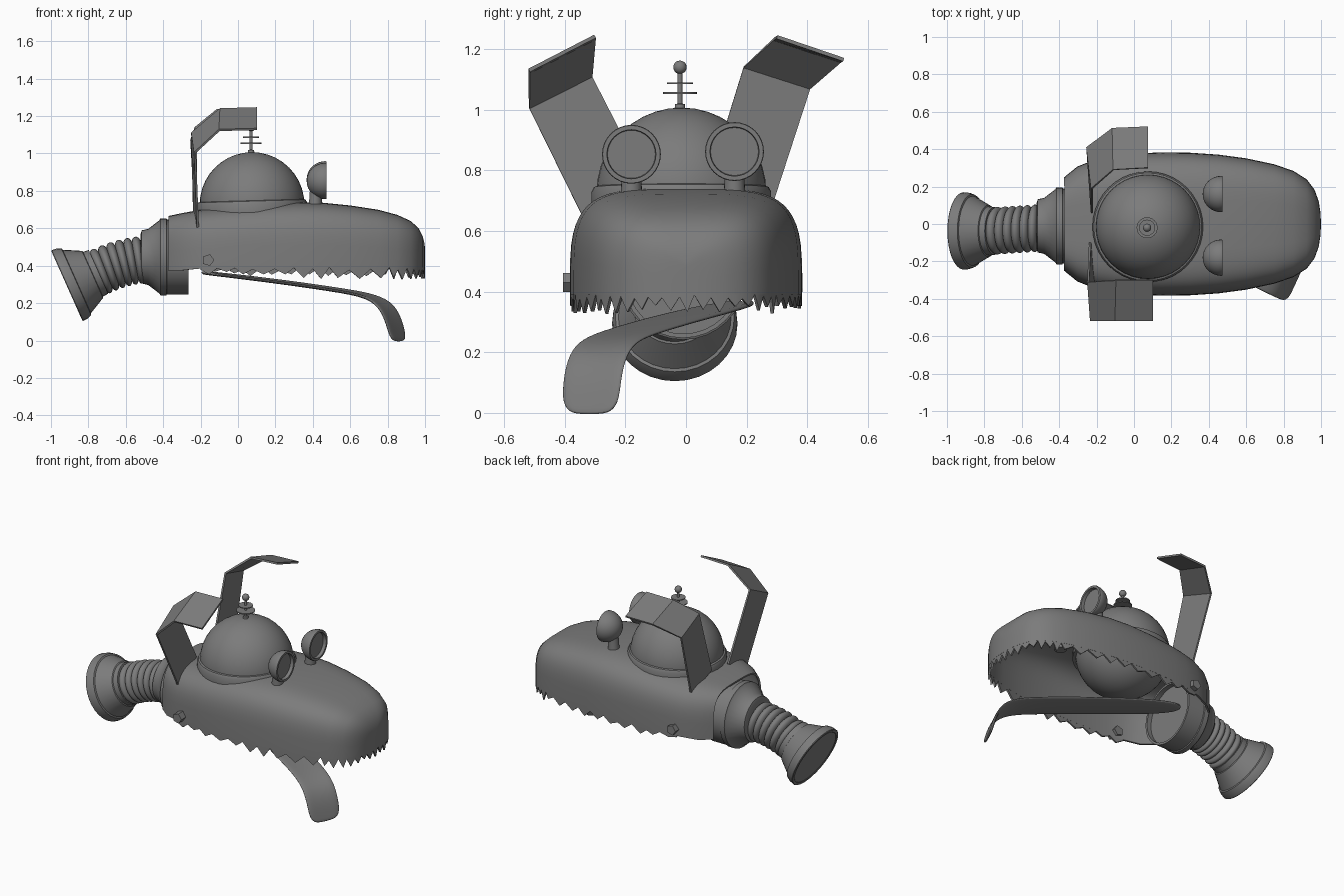
import bpy, bmesh, math, random
from mathutils import Vector

if "Cube" in bpy.data.objects:
    bpy.data.objects.remove(bpy.data.objects["Cube"])

random.seed(4)
V = Vector
dark = bpy.data.materials.new("dark_grey")
dark.diffuse_color = (.2, .2, .2, 1)
dark.use_nodes = True
dark.node_tree.nodes["Principled BSDF"].inputs["Base Color"].default_value = dark.diffuse_color


def make(name, verts, faces, thick=0, subsurf=0, offset=0.0, angle=35):
    """Mesh object with welded points, optional thickness and subdivision."""
    me = bpy.data.meshes.new(name)
    me.from_pydata([tuple(v) for v in verts], [], faces)
    bm = bmesh.new()
    bm.from_mesh(me)
    bmesh.ops.remove_doubles(bm, verts=bm.verts, dist=1e-5)
    bmesh.ops.recalc_face_normals(bm, faces=bm.faces)
    bm.to_mesh(me)
    bm.free()
    me.materials.append(dark)
    ob = bpy.data.objects.new(name, me)
    bpy.context.collection.objects.link(ob)
    bpy.ops.object.select_all(action='DESELECT')
    bpy.context.view_layer.objects.active = ob
    ob.select_set(True)
    if thick:
        m = ob.modifiers.new("thickness", 'SOLIDIFY')
        m.thickness, m.offset = thick, offset
        bpy.ops.object.modifier_apply(modifier=m.name)
    if subsurf:
        m = ob.modifiers.new("smooth", 'SUBSURF')
        m.levels = m.render_levels = subsurf
    bpy.ops.object.shade_smooth_by_angle(angle=math.radians(angle))
    return ob


def grid(name, rows, closed=False, **kw):
    """Skin a list of equally long point rows."""
    n = len(rows[0])
    verts = [p for r in rows for p in r]
    faces = [(i*n + j, i*n + (j+1) % n, (i+1)*n + (j+1) % n, (i+1)*n + j)
             for i in range(len(rows) - 1) for j in range(n if closed else n - 1)]
    return make(name, verts, faces, **kw)


def tube(name, rings, segs=32, **kw):
    """Skin circles given as (centre, axis, radius)."""
    rows = []
    for c, axis, r in rings:
        q = V(axis).to_track_quat('Z', 'Y')
        rows.append([V(c) + q @ V((r*math.cos(a), r*math.sin(a), 0))
                     for a in (2*math.pi*k/segs for k in range(segs))])
    return grid(name, rows, closed=True, **kw)


def lathe(name, origin, axis, profile, segs=32, **kw):
    """Turn a (distance, radius) profile around an axis."""
    a = V(axis).normalized()
    return tube(name, [(V(origin) + a*d, a, r) for d, r in profile], segs, **kw)


# Head shell: x, half width, top z, bottom z
stations = [(-.37, .245, .66, .375), (-.30, .302, .675, .375),
            (-.20, .342, .693, .385), (-.1, .360, .705, .39), (0, .371, .715, .39),
            (.15, .377, .728, .39), (.30, .375, .734, .39), (.45, .365, .731, .39),
            (.60, .345, .716, .39), (.75, .313, .693, .39), (.85, .278, .666, .39),
            (.92, .234, .634, .39), (.96, .18, .598, .39), (.982, .12, .555, .39),
            (.991, .06, .52, .39), (.994, 0, .49, .39)]
SEG, POW = 28, 2/4.2
rows = []
for x, w, top, bot in stations:
    row = []
    for k in range(SEG + 1):
        t = math.pi*k/SEG
        c, s = math.cos(t), max(math.sin(t), 0)
        y = -math.copysign(abs(c)**POW, c)*w
        row.append((x, y, bot + (top - bot)*(s**POW if s > 1e-6 else 0)))
    rows.append(row)
grid("head_shell", rows, thick=.012)

# Jagged teeth along the bottom edge, finer round the nose
side = [V((x, -w, 0)) for x, w, _, _ in stations if x >= -.2]
outline = side + [V((p.x, -p.y, 0)) for p in reversed(side[:-1])]
path, carry = [], 0.0
for a, b in zip(outline, outline[1:]):
    length, d = (b - a).length, carry
    while d < length:
        p = a.lerp(b, d/length)
        path.append(p)
        d += random.uniform(.02, .03) if p.x > .8 else random.uniform(.042, .062)
    carry = d - length
upper = [V((p.x, p.y, .40)) for p in path]
lower = []
for i, p in enumerate(path):
    tip = .337 + random.uniform(-.012, .018) + (.015 if p.x < 0 else 0)
    lower.append(V((p.x, p.y, tip if i % 2 else .388 + random.uniform(-.012, .003))))
grid("teeth", [upper, lower], thick=.011)

# Glass dome (a full ball reaching into the mouth) and its rim
C = V((.075, -.015, .727))
lathe("dome", C, (0, 0, 1),
      [(-.28*math.cos(math.pi*k/20), .28*math.sin(math.pi*k/20)) for k in range(21)], 40)
lathe("dome_rim", (C.x, C.y, .685), (-.03, 0, 1),
      [(0, .27), (0, .296), (.045, .296), (.06, .288), (.066, .27), (0, .27)], 40)

# Antenna with two discs and a ball
lathe("antenna_rod", (.07, -.02, 1), (0, 0, 1),
      [(0, 0), (0, .018), (.018, .016), (.02, .008), (.13, .008), (.13, 0)], 16)
for n, (z, r) in enumerate([(1.052, .056), (1.084, .043)]):
    lathe(f"antenna_disc_{n+1}", (.07, -.02, z), (0, 0, 1),
          [(0, 0), (0, r), (.006, r), (.006, 0)], 24)
lathe("antenna_ball", (.07, -.02, 1.14), (0, 0, 1),
      [(-.022*math.cos(math.pi*k/10), .022*math.sin(math.pi*k/10)) for k in range(11)], 16)

# Eyes: cup-shaped lamps on short stalks
cup = [(-.1*math.cos(t), .097*math.sin(t)) for t in (math.pi/2*k/8 for k in range(9))]
cup += [(.006, .095), (.006, .081), (-.015, .079), (-.015, 0)]
for tag, y, z in (("right", -.18, .853), ("left", .16, .862)):
    lathe(f"eye_{tag}", (.467, y, z), (1, 0, 0), cup)
    lathe(f"eye_stalk_{tag}", (.412, y, .70), (.05, 0, 1),
          [(0, 0), (0, .037), (.065, .033), (.105, .033), (.105, 0)], 20)

# Bent sheet ears: inner edge then outer edge, root to tip
ears = {
    "right": ([(-.235, -.10, .70), (-.245, -.31, 1.11), (-.095, -.30, 1.237), (.102, -.30, 1.242)],
              [(-.215, -.32, .605), (-.23, -.517, 1.005), (-.10, -.517, 1.125), (.102, -.517, 1.13)]),
    "left": ([(-.225, .06, .72), (-.225, .19, 1.14), (-.11, .29, 1.233), (.075, .30, 1.24)],
             [(-.225, .27, .64), (-.25, .41, 1.07), (-.115, .512, 1.16), (.075, .52, 1.165)])}
for tag, (inner, outer) in ears.items():
    grid(f"ear_{tag}", [inner, outer], thick=.012, angle=10)

# Jaw bolts, the near one standing out further
for tag, s, end in (("right", -1, .405), ("left", 1, .385)):
    lathe(f"jaw_bolt_{tag}", (-.16, s*.33, .43), (0, s, 0),
          [(0, 0), (0, .033), (end - .33, .033), (end - .33, 0)], 5, angle=10)

# Tongue hanging out sideways: x, y, z, half width
spine = [(-.19, .20, .367, .015), (-.16, .18, .363, .06), (0, .10, .345, .095),
         (.3, -.05, .307, .105), (.55, -.175, .27, .105), (.70, -.25, .243, .105),
         (.79, -.292, .195, .107), (.832, -.31, .11, .107), (.852, -.315, .03, .105),
         (.86, -.318, .0, .07)]
across = V((.42, .9, 0)).normalized()
grid("tongue", [[V((x, y, z)) + across*w*k - V((0, 0, .006*(1 - k*k)))
                 for k in (-1, -.5, 0, .5, 1)] for x, y, z, w in spine],
     thick=.016, subsurf=2, angle=80)

# Neck collar, open towards the mouth
lathe("neck_collar", (-.265, -.01, .447), (-1, 0, 0),
      [(0, .186), (0, .2), (.115, .2), (.118, .206), (.15, .206), (.155, .196), (.215, .15),
       (.25, .142), (.255, .125), (.255, 0), (.03, 0), (.03, .186), (0, .186)])

# Ribbed hose bending towards the plug
A, B = V((-.51, -.022, .432)), V((-.75, -.037, .362))
rings, N = [], 60
for k in range(N + 1):
    t = k/N
    c = A.lerp(B, t) + V((0, 0, .012*math.sin(math.pi*t)))
    axis = V((-1, 0, -.12 - .32*t))
    rings.append((c, axis, .105 + .022*abs(math.sin(math.pi*6*t))**.6))
tube("hose", rings, angle=50)

# Flared end plug with a broad rim
lathe("end_plug", (-.915, -.037, .292), (.913, 0, .408),
      [(.003, 0), (.003, .185), (0, .188), (0, .203), (.004, .207), (.03, .205), (.055, .196),
       (.058, .186), (.15, .138), (.153, .131), (.185, .128), (.185, 0)])
